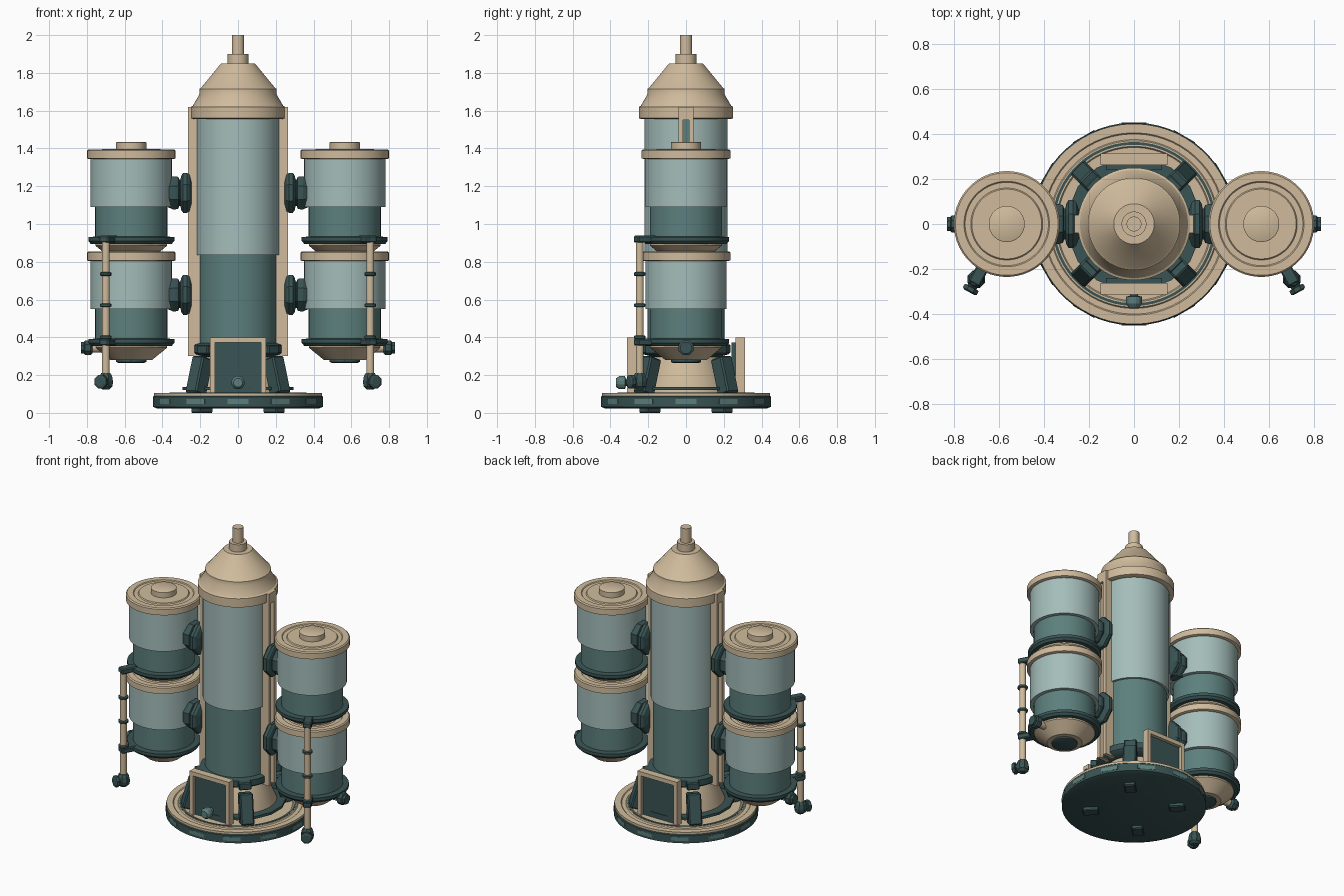
import bpy, bmesh, math
from mathutils import Vector, Matrix

if "Cube" in bpy.data.objects:
    bpy.data.objects.remove(bpy.data.objects["Cube"])


def material(name, rgb):
    m = bpy.data.materials.new(name)
    m.diffuse_color = (*rgb, 1)
    m.use_nodes = True
    m.node_tree.nodes["Principled BSDF"].inputs["Base Color"].default_value = m.diffuse_color
    return m


BEIGE = material("warm beige", (0.63, 0.50, 0.335))
LIGHT = material("pale teal", (0.37, 0.51, 0.49))
MID = material("mid teal", (0.107, 0.215, 0.205))
DARK = material("dark teal", (0.042, 0.088, 0.088))


def finish(name, bm, mat, matrix=None, smooth=True):
    bmesh.ops.recalc_face_normals(bm, faces=bm.faces)
    me = bpy.data.meshes.new(name)
    for f in bm.faces:
        f.smooth = smooth
    bm.to_mesh(me)
    bm.free()
    if smooth:
        me.set_sharp_from_angle(angle=math.radians(32))
    me.materials.append(mat)
    ob = bpy.data.objects.new(name, me)
    if matrix is not None:
        ob.matrix_world = matrix
    bpy.context.collection.objects.link(ob)
    return ob


def lathe(name, profile, mat, matrix=None, segs=48, closed=False):
    """Spin (radius, height) points round z; open profiles get end caps, closed ones make rings."""
    bm = bmesh.new()
    rings = []
    for r, z in profile:
        rings.append([bm.verts.new((r * math.cos(a), r * math.sin(a), z))
                      for a in ((i + 0.5) * math.tau / segs for i in range(segs))])
    pairs = list(zip(rings, rings[1:]))
    if closed:
        pairs.append((rings[-1], rings[0]))
    else:
        bm.faces.new(rings[0])
        bm.faces.new(rings[-1])
    for a, b in pairs:
        for i in range(segs):
            j = (i + 1) % segs
            bm.faces.new((a[i], a[j], b[j], b[i]))
    return finish(name, bm, mat, matrix, segs > 12)


def box(name, size, mat, matrix, bevel=0.0):
    bm = bmesh.new()
    bmesh.ops.create_cube(bm, size=1, matrix=Matrix.Diagonal((*size, 1)))
    if bevel:
        bmesh.ops.bevel(bm, geom=bm.edges[:], offset=bevel, segments=1, affect='EDGES')
    return finish(name, bm, mat, matrix, False)


def at(x, y, z):
    return Matrix.Translation((x, y, z))


def turn(a, axis='Z'):
    return Matrix.Rotation(a, 4, axis)


def along(start, direction):
    """Matrix putting local z along a direction."""
    return at(*start) @ Vector(direction).to_track_quat('Z', 'Y').to_matrix().to_4x4()


# Round base with stepped beige deck
lathe("base_disc", [(0.425, 0.022), (0.45, 0.032), (0.45, 0.085), (0.44, 0.094)], DARK, segs=64)
lathe("base_deck", [(0.445, 0.09), (0.445, 0.105), (0.405, 0.105), (0.40, 0.100),
                    (0.375, 0.100), (0.37, 0.106), (0.345, 0.106), (0.34, 0.099), (0.2, 0.099)],
      BEIGE, segs=64)
lathe("deck_groove", [(0.352, 0.10), (0.364, 0.10), (0.364, 0.108), (0.352, 0.108)], DARK, segs=64, closed=True)
for i in range(12):
    a = i * math.tau / 12
    box("rim_plate", (0.008, 0.11, 0.025), MID, turn(a) @ at(0.446, 0, 0.06))

# Cone pedestal, its dark rings and four leaning brackets with feet
lathe("pedestal_cone", [(0.25, 0.095), (0.25, 0.12), (0.165, 0.31)], BEIGE)
lathe("pedestal_ring", [(0.22, 0.12), (0.30, 0.12), (0.30, 0.137), (0.22, 0.137)], DARK, segs=16, closed=True)
lathe("column_collar", [(0.17, 0.295), (0.225, 0.31), (0.235, 0.32), (0.235, 0.36), (0.205, 0.37)], DARK)
for i in range(4):
    a = math.pi / 4 + i * math.pi / 2
    box("bracket", (0.085, 0.085, 0.20), DARK,
        turn(a) @ at(0.29, 0, 0.195) @ turn(-0.28, 'Y'), 0.008)
    box("collar_lug", (0.07, 0.08, 0.05), DARK, turn(a) @ at(0.235, 0, 0.335), 0.006)
    box("foot", (0.10, 0.07, 0.03), DARK, turn(a) @ at(0.27, 0, 0.015), 0.006)

# Main column and stepped nose
lathe("column_lower", [(0.205, 0.35), (0.205, 0.84)], MID, segs=64)
lathe("column_upper", [(0.22, 0.835), (0.22, 1.57)], LIGHT, segs=64)
lathe("nose", [(0.235, 1.555), (0.25, 1.56), (0.25, 1.62), (0.24, 1.625), (0.205, 1.685),
               (0.205, 1.715), (0.195, 1.722), (0.09, 1.85), (0.055, 1.85), (0.055, 1.90),
               (0.033, 1.90), (0.033, 2.0)], BEIGE, segs=64)

# Access hatches front and back
for s, label in ((-1, "front"), (1, "back")):
    for x in (-0.136, 0.136):
        box(label + "_hatch_post", (0.027, 0.05, 0.30), BEIGE, at(x, s * 0.288, 0.25))
    box(label + "_hatch_lintel", (0.299, 0.05, 0.028), BEIGE, at(0, s * 0.288, 0.386))
    box(label + "_hatch_panel", (0.25, 0.05, 0.275), DARK, at(0, s * 0.265, 0.235))
lathe("hatch_knob", [(0.018, 0), (0.018, 0.03), (0.036, 0.035), (0.036, 0.065), (0.024, 0.082)],
      MID, along((0, -0.288, 0.16), (0, -1, 0)), segs=12)

for s in (-1, 1):
    # Slotted side rails
    for y in (-0.028, 0.028):
        box("rail_strip", (0.075, 0.025, 1.32), BEIGE, at(s * 0.226, y, 0.96))
    box("rail_cap", (0.075, 0.08, 0.07), BEIGE, at(s * 0.226, 0, 1.585))
    box("rail_slot", (0.05, 0.032, 1.25), MID, at(s * 0.215, 0, 0.93))

    # Two stacked tanks with couplings to the column
    for dz in (0, 0.54):
        m = at(s * 0.565, 0, dz)
        lathe("tank_nub", [(0.07, 0.265), (0.08, 0.27), (0.08, 0.29)], DARK, m)
        lathe("tank_cone", [(0.11, 0.28), (0.19, 0.345), (0.19, 0.36)], BEIGE, m)
        lathe("tank_ring", [(0.19, 0.355), (0.215, 0.355), (0.228, 0.37), (0.228, 0.39), (0.19, 0.394)], DARK, m)
        lathe("tank_lower", [(0.192, 0.38), (0.192, 0.555)], MID, m)
        lathe("tank_upper", [(0.216, 0.55), (0.216, 0.81)], LIGHT, m)
        lathe("tank_lid", [(0.225, 0.804), (0.235, 0.808), (0.235, 0.848), (0.228, 0.855), (0.19, 0.855),
                           (0.185, 0.850), (0.16, 0.850), (0.155, 0.856), (0.08, 0.856),
                           (0.08, 0.892), (0.075, 0.895)], BEIGE, m)
        lathe("coupling", [(0.07, 0), (0.105, 0.012), (0.115, 0.025), (0.115, 0.045), (0.10, 0.055),
                           (0.075, 0.06), (0.075, 0.066), (0.09, 0.07), (0.095, 0.085),
                           (0.095, 0.10), (0.075, 0.14)], DARK,
              along((s * 0.245, 0, 0.625 + dz), (s, 0, 0)), segs=8)

    # Outlet tap on the outer side
    tap = along((s * 0.66, 0, 0.345), (s, 0, 0))
    lathe("tap_pipe", [(0.026, 0), (0.026, 0.125)], BEIGE, tap, 16)
    lathe("tap_end", [(0.03, 0.11), (0.042, 0.12), (0.042, 0.15), (0.033, 0.155), (0.033, 0.17)], DARK, tap, 8)

    # Down pipe with clamps, arms and valve
    px, py = s * 0.70, -0.245
    out = math.atan2(py, px - s * 0.565)
    lathe("down_pipe", [(0.021, 0.18), (0.021, 0.925)], BEIGE, at(px, py, 0), 16)
    for z in (0.40, 0.57, 0.735):
        lathe("pipe_clamp", [(0.026, -0.01), (0.032, -0.006), (0.032, 0.006), (0.026, 0.01)],
              DARK, at(px, py, z), 12)
    for z in (0.375, 0.92):
        box("pipe_arm", (0.11, 0.055, 0.036), DARK,
            at(s * 0.565, 0, z) @ turn(out) @ at(0.248, 0, 0), 0.006)
    lathe("valve_body", [(0.022, 0.125), (0.038, 0.14), (0.042, 0.165), (0.036, 0.195), (0.026, 0.21)],
          DARK, at(px, py, 0), 8)
    lathe("valve_spout", [(0.024, 0), (0.024, 0.04), (0.038, 0.042), (0.038, 0.06), (0.026, 0.066)],
          DARK, along((px, py, 0.165), (math.cos(out), math.sin(out), 0)), 8)
